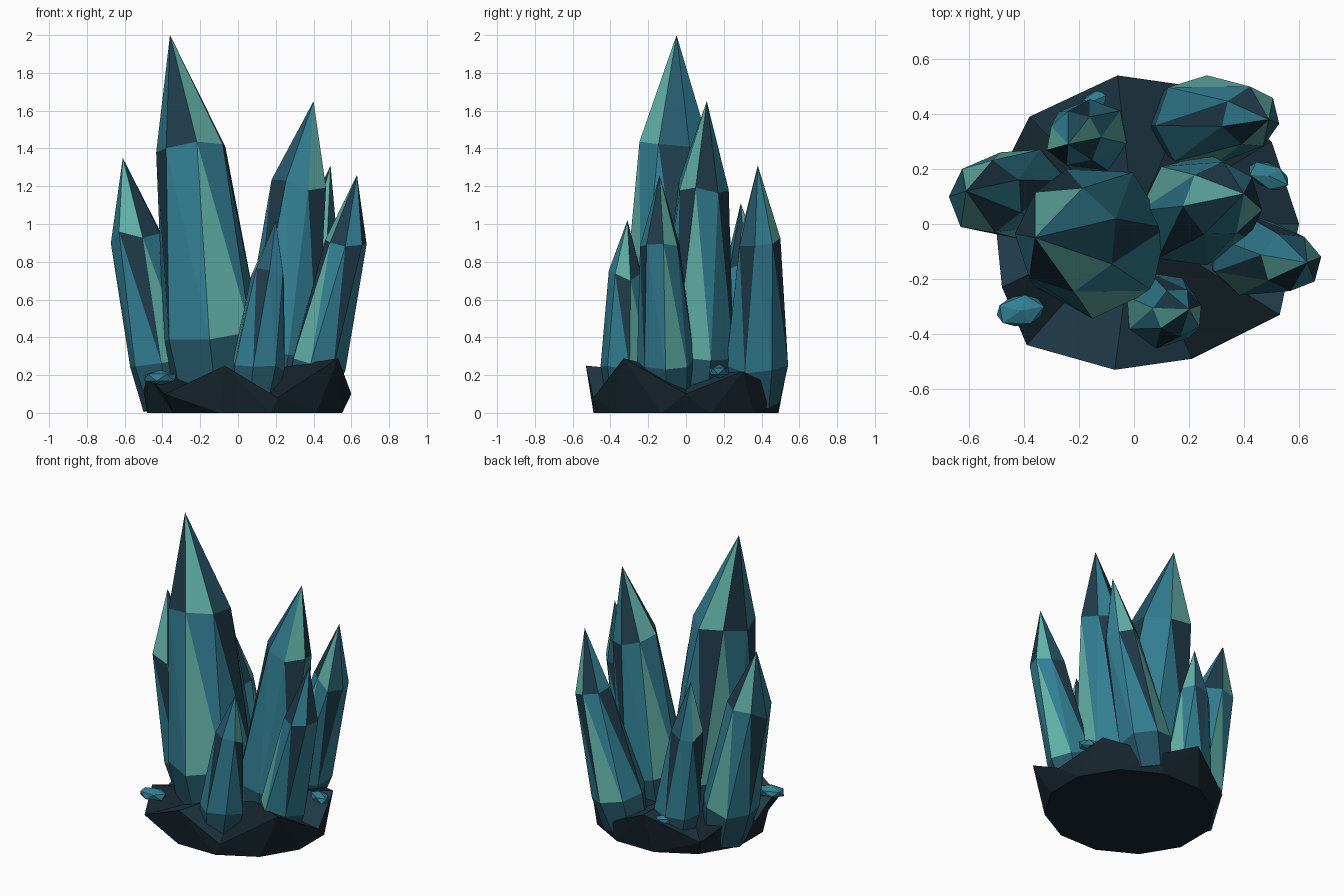
import bpy, bmesh, random
from math import cos, sin, pi, radians
from mathutils import Vector, Matrix

if "Cube" in bpy.data.objects:
    bpy.data.objects.remove(bpy.data.objects["Cube"])

random.seed(4)


def mat(name, r, g, b):
    m = bpy.data.materials.new(name)
    m.diffuse_color = (r, g, b, 1)
    m.use_nodes = True
    m.node_tree.nodes["Principled BSDF"].inputs["Base Color"].default_value = m.diffuse_color
    return m


TEAL = mat("teal", 0.032, 0.21, 0.29)
MINT = mat("mint", 0.12, 0.44, 0.39)
NAVY = mat("navy", 0.014, 0.045, 0.07)
DEEP = mat("deep_teal", 0.02, 0.10, 0.15)
ROCK = mat("rock", 0.008, 0.018, 0.026)
SLATE = mat("slate", 0.014, 0.042, 0.065)


def finish(bm, name, mats):
    bmesh.ops.recalc_face_normals(bm, faces=bm.faces[:])
    me = bpy.data.meshes.new(name)
    bm.to_mesh(me)
    bm.free()
    for m in mats:
        me.materials.append(m)
    ob = bpy.data.objects.new(name, me)
    bpy.context.collection.objects.link(ob)
    return ob


def crystal(name, apex, shoulder, r_top, low, r_low, base_z, phase, shift, n=7):
    """Faceted spire: buried root ring, widest ring, shoulder ring, point."""
    apex, shoulder, low = Vector(apex), Vector(shoulder), Vector(low)
    axis = (shoulder - low).normalized()
    root = low - axis * ((low.z - base_z) / axis.z)
    u = (Vector((1, 0, 0)) - axis * axis.x).normalized()
    v = axis.cross(u)
    bm = bmesh.new()

    def ring(c, r, turn, tilt):
        out = []
        for i in range(n):
            a = radians(phase) + 2 * pi * (i + turn) / n
            rr = r * random.uniform(0.94, 1.06)
            lift = axis * random.uniform(-tilt, tilt)
            out.append(bm.verts.new(c + (u * cos(a) + v * sin(a)) * rr + lift))
        return out

    r0 = ring(root, r_low * 0.84, 0, 0)
    r1 = ring(low, r_low, 0, 0.015)
    r2 = ring(shoulder, r_top, 0.22, 0.03)
    tip = bm.verts.new(apex)

    def face(vs, m):
        bm.faces.new(vs).material_index = m

    for i in range(n):
        j = (i + 1) % n
        k = (i + shift) % n
        face((r0[i], r0[j], r1[j], r1[i]), 3)
        face((r1[i], r1[j], r2[i]), 1 if k in (2, 5) else 0)
        face((r1[j], r2[j], r2[i]), 2 if k in (1, 3, 6) else 0)
        face((r2[i], r2[j], tip), (0, 1, 2, 0, 2, 1, 3)[k])
    bm.faces.new(r0[::-1]).material_index = 3
    return finish(bm, name, (TEAL, MINT, NAVY, DEEP))


# name, apex, shoulder centre, radius, widest centre, radius, root z, phase, colour shift
SPIRES = [
    ("main_crystal", (-.36, -.05, 2), (-.245, -.05, 1.41), .19, (-.138, -.06, .40), .272, .08, 10, 0),
    ("tall_right_crystal", (.40, .11, 1.65), (.32, .09, 1.19), .142, (.225, .045, .31), .21, .06, 25, 3),
    ("front_right_crystal", (.63, -.14, 1.26), (.572, -.14, .89), .11, (.42, -.11, .27), .15, .05, 0, 5),
    ("left_crystal", (-.61, .12, 1.35), (-.54, .10, .95), .133, (-.41, .11, .26), .17, .03, 15, 4),
    ("back_right_crystal", (.49, .38, 1.31), (.425, .385, .92), .11, (.24, .37, .26), .165, .06, 30, 1),
    ("front_crystal", (.20, -.31, 1.02), (.16, -.32, .74), .09, (.1, -.312, .25), .142, .10, 5, 2),
    ("back_left_crystal", (-.24, .29, 1.11), (-.22, .315, .78), .10, (-.16, .32, .25), .14, .06, 40, 6),
]
for s in SPIRES:
    crystal(*s)

# Jagged rock base: low plinth with an uneven rim
RIM = [(.60, 0, .10), (.50, .30, .22), (.22, .50, .12), (-.06, .54, .26),
       (-.38, .39, .10), (-.47, .21, .20), (-.50, -.03, .12), (-.48, -.23, .20),
       (-.39, -.44, .10), (-.07, -.53, .25), (.21, -.49, .08), (.53, -.33, .29)]
bm = bmesh.new()
n = len(RIM)
rim = [bm.verts.new(p) for p in RIM]
foot = []
for i in range(n):
    a = radians(15 + 30 * i)
    foot.append(bm.verts.new((.035 + .535 * cos(a), .507 * sin(a), 0)))
mid = bm.verts.new((0, 0, .2))
for i in range(n):
    j = (i + 1) % n
    bm.faces.new((foot[i], foot[j], rim[j]))
    bm.faces.new((foot[i], rim[j], rim[i]))
    bm.faces.new((rim[i], rim[j], mid)).material_index = 0 if i % 3 == 1 else 1
bm.faces.new(foot[::-1])
finish(bm, "rock_base", (ROCK, SLATE))


def shard(name, loc, length, width, height, angle):
    """Small double-pointed chip lying on the rock."""
    bm = bmesh.new()
    bmesh.ops.create_icosphere(bm, subdivisions=1, radius=1)
    m = (Matrix.Translation(loc) @ Matrix.Rotation(radians(angle), 4, 'Z')
         @ Matrix.Diagonal((length / 2, width / 2, height / 2, 1)))
    bm.transform(m)
    return finish(bm, name, (TEAL,))


shard("front_left_shard", (-.413, -.315, .187), .195, .125, .08, 10)
shard("right_shard", (.49, .175, .22), .175, .1, .075, -25)
shard("back_shard", (-.14, .45, .21), .12, .07, .07, 25)
